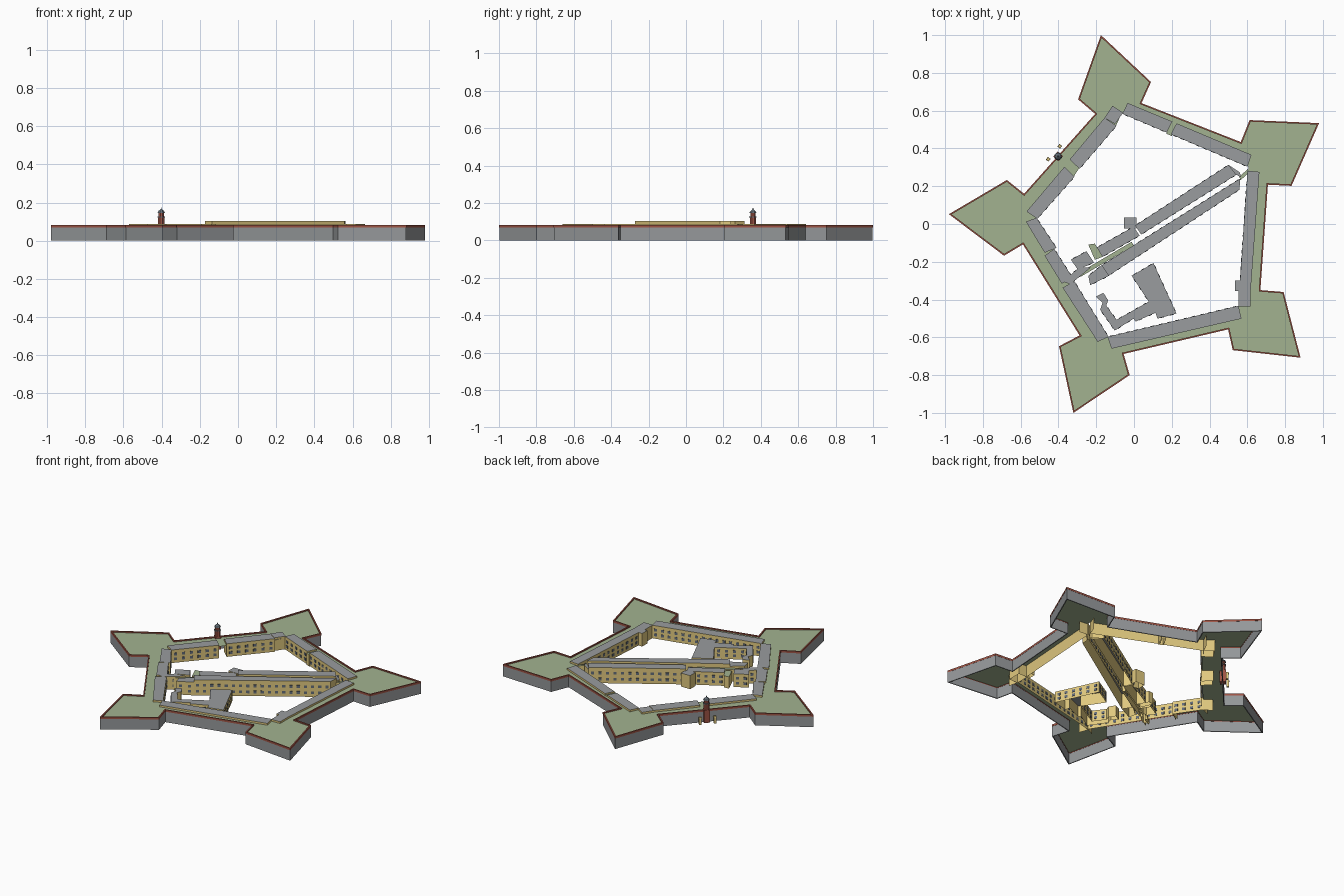
import bpy, bmesh, math
from mathutils import Vector

if "Cube" in bpy.data.objects:
    bpy.data.objects.remove(bpy.data.objects["Cube"])


def mat(name, r, g, b):
    m = bpy.data.materials.new(name)
    m.diffuse_color = tuple((c / 255) ** 2.2 for c in (r, g, b)) + (1,)
    m.use_nodes = True
    m.node_tree.nodes["Principled BSDF"].inputs["Base Color"].default_value = m.diffuse_color
    return m


GRASS = mat("grass", 161, 177, 143)
STONE = mat("grey stone", 147, 150, 152)
ROOF = mat("roof grey", 152, 155, 157)
TAN = mat("tan plaster", 224, 200, 126)
BRICK = mat("red brick", 156, 84, 70)
GLASS = mat("window slate", 98, 106, 118)
DARK = mat("dark slate", 98, 108, 116)

SHIFT = Vector((.008, -.004))


def finish(bm, name, *mats):
    me = bpy.data.meshes.new(name)
    bm.to_mesh(me)
    bm.free()
    for m in mats:
        me.materials.append(m)
    ob = bpy.data.objects.new(name, me)
    bpy.context.collection.objects.link(ob)
    return ob


def ccw(pts):
    area = sum(a[0] * b[1] - b[0] * a[1] for a, b in zip(pts, pts[1:] + pts[:1]))
    return list(pts) if area > 0 else list(pts)[::-1]


def moved(pts):
    return [tuple(Vector(p) + SHIFT) for p in ccw(pts)]


def inset(pts, d):
    """Mitred inward offset of a counter-clockwise outline."""
    out = []
    for i, p in enumerate(pts):
        p = Vector(p)
        a = (p - Vector(pts[i - 1])).normalized()
        b = (Vector(pts[(i + 1) % len(pts)]) - p).normalized()
        na, nb = Vector((-a.y, a.x)), Vector((-b.y, b.x))
        out.append(tuple(p + (na + nb) * d / (1 + na.dot(nb))))
    return out


def ring_wall(name, outer, inner, z0, z1, m):
    """Closed band between two outlines."""
    bm = bmesh.new()
    loops = [[bm.verts.new((*p, z)) for p in pts]
             for pts, z in ((outer, z0), (outer, z1), (inner, z1), (inner, z0))]
    n = len(outer)
    for k in range(4):
        A, B = loops[k], loops[(k + 1) % 4]
        for i in range(n):
            j = (i + 1) % n
            bm.faces.new((A[i], A[j], B[j], B[i]))
    return finish(bm, name, m)


def faces_out(a, b):
    """True for a long side that looks away from the courtyard."""
    a, b = Vector(a), Vector(b)
    d = (b - a).normalized()
    return (b - a).length > .11 and Vector((d.y, -d.x)).dot(a + b) > 0


def block(name, pts, h, top=ROOF, sunk=False):
    """Open-bottomed shell with a coloured top; sunk ones hide their back in the terrace."""
    pts = moved(pts)
    bm = bmesh.new()
    hi = [bm.verts.new((*p, h)) for p in pts]
    for i in range(len(pts)):
        j = (i + 1) % len(pts)
        z0 = .075 if sunk and faces_out(pts[i], pts[j]) else 0
        lo = [bm.verts.new((*pts[k], z0)) for k in (i, j)]
        bm.faces.new((lo[0], lo[1], hi[j], hi[i]))
    bm.faces.new(hi).material_index = 1
    return finish(bm, name, TAN, top)


def windows(name, pts, zs, court_only, w=0.019, h=0.017, step=0.043):
    """Thin plates in rows along the longer sides of a building."""
    pts = moved(pts)
    bm = bmesh.new()
    for a, b in zip(pts, pts[1:] + pts[:1]):
        a, b = Vector(a), Vector(b)
        L = (b - a).length
        d = (b - a) / L
        nrm = Vector((d.y, -d.x))
        if L < 0.09 or (court_only and (nrm.dot(a + b) > 0 or L < 0.11)):
            continue
        n = max(2, int(L / step))
        for i in range(n):
            c = a + d * L * (i + 0.5) / n
            for z in zs:
                q = [c + d * sx * w / 2 + nrm * o for o in (0, 0.002) for sx in (-1, 1)]
                A, B = ([bm.verts.new((*v, z + s * h / 2)) for v in q] for s in (-1, 1))
                bm.faces.new((A[2], A[3], B[3], B[2]))
                bm.faces.new((B[2], B[3], B[1], B[0]))
                bm.faces.new((A[0], A[1], A[3], A[2]))
                bm.faces.new((A[0], A[2], B[2], B[0]))
                bm.faces.new((A[3], A[1], B[1], B[3]))
    finish(bm, name, GLASS)


# Star-shaped rampart with five bastions
star = ccw([(-.175, 1), (.09, .752), (.04, .64), (.565, .434), (.612, .55), (.98, .534),
            (.834, .202), (.709, .208), (.669, -.35), (.792, -.36), (.882, -.708), (.523, -.668),
            (.498, -.558), (-.055, -.688), (-.023, -.80), (-.321, -1), (-.397, -.647),
            (-.288, -.59), (-.588, -.108), (-.688, -.168), (-.98, .052), (-.673, .233),
            (-.582, .160), (-.206, .583), (-.296, .66)])
court = moved([(-.069, .587), (.593, .307), (.593, .286), (.55, -.344), (.545, -.43),
               (-.143, -.593), (-.323, -.30), (-.43, -.127), (-.524, .035), (-.323, .254),
               (-.296, .296), (-.10, .524)])
court = inset(court, -0.004)
ring_wall("rampart_wall", inset(star, .001), inset(star, .007), 0, .070, STONE)
ring_wall("brick_parapet", star, inset(star, .008), .070, .083, BRICK)

# Grass terrace between rampart and courtyard
bm = bmesh.new()
for loop in (inset(star, .005), court):
    vs = [bm.verts.new((*p, .075)) for p in loop]
    for i in range(len(vs)):
        bm.edges.new((vs[i - 1], vs[i]))
bmesh.ops.triangle_fill(bm, use_beauty=True, use_dissolve=False, edges=bm.edges[:])
for f in bm.faces:
    f.normal_update()
    if f.normal.z < 0:
        f.normal_flip()
finish(bm, "grass_terrace", GRASS)

# Casemate buildings around the courtyard, split by passages
casemates = {
    "north_range_west": [(-.042, .645), (.195, .546), (.165, .488), (-.069, .587)],
    "north_range_east": [(.217, .537), (.614, .37), (.593, .307), (.187, .479)],
    "north_corner": [(-.122, .63), (-.066, .593), (-.108, .534), (-.164, .566)],
    "gate_range_north": [(-.164, .566), (-.10, .524), (-.296, .296), (-.349, .345)],
    "gate_range_south": [(-.376, .307), (-.323, .254), (-.519, .032), (-.577, .07)],
    "west_range_north": [(-.58, .016), (-.524, .037), (-.418, -.122), (-.481, -.148)],
    "west_range_south": [(-.481, -.164), (-.43, -.127), (-.333, -.28), (-.39, -.312)],
    "southwest_range": [(-.386, -.333), (-.323, -.30), (-.143, -.593), (-.20, -.62)],
    "south_range": [(-.148, -.593), (.545, -.429), (.561, -.497), (-.127, -.656)],
    "east_range": [(.593, .286), (.656, .28), (.61, -.344), (.55, -.344)],
    "east_corner": [(.545, -.344), (.61, -.344), (.61, -.434), (.545, -.434)],
    "east_porch": [(.526, -.296), (.553, -.296), (.55, -.35), (.526, -.35)],
}
for name, pts in casemates.items():
    block(name, pts, .087, sunk=True)
    windows(name + "_windows", pts, (.026, .058), True)

# Two tall parallel ranges crossing the courtyard, with lower wings
inner = {
    "long_range_north": ([(-.002, -.004), (.492, .317), (.534, .265), (.03, -.052)], .104),
    "long_range_south": ([(.555, .245), (.55, .185), (-.143, -.27), (-.18, -.215)], .104),
    "long_range_wing": ([(-.205, -.12), (-.01, -.01), (.022, -.058), (-.175, -.17)], .088),
    "stair_block": ([(-.062, .038), (.006, .038), (.006, -.02), (-.062, -.02)], .09),
    "long_range_end": ([(-.25, -.27), (-.178, -.213), (-.141, -.27), (-.24, -.32)], .088),
    "west_block": ([(-.342, -.185), (-.26, -.14), (-.22, -.20), (-.305, -.238)], .088),
    "west_link": ([(-.385, -.30), (-.30, -.228), (-.235, -.225), (-.345, -.315)], .087),
    "range_tip": ([(.492, .317), (.552, .277), (.56, .25), (.534, .265)], .088),
}
for name, (pts, h) in inner.items():
    block(name, pts, h)
    windows(name + "_windows", pts, (.028, .068) if h > .1 else (.026, .06), False)

# Low green-topped links between the ranges
for name, pts in {
    "link_east": [(.55, .255), (.595, .295), (.60, .275), (.555, .235)],
    "link_middle": [(-.30, -.255), (-.02, -.09), (-.01, -.11), (-.29, -.275)],
    "link_cross": [(-.25, -.105), (-.215, -.10), (-.175, -.17), (-.215, -.185)],
    "passage_north": [(.197, .548), (.221, .538), (.192, .470), (.163, .482)],
}.items():
    block(name, pts, .078, GRASS)

# Hook-shaped building in the southern courtyard
hook = [(-.02, -.27), (.095, -.203), (.217, -.47), (.116, -.497), (.106, -.466), (0, -.513),
        (-.01, -.497), (-.11, -.56), (-.187, -.45), (-.175, -.413), (-.21, -.38), (-.17, -.36),
        (-.145, -.40), (-.155, -.428), (-.10, -.503), (.07, -.407)]
block("hook_building", hook, .075)
windows("hook_windows", hook, (.024, .052), False)


# Gate tower on the north-west wall
GX, GY = -.402, .358
ANG = math.atan2(.423, .376)


def place(ob_name, m, loc, r1, r2, depth, sides=8):
    bpy.ops.mesh.primitive_cone_add(vertices=sides, radius1=r1, radius2=r2, depth=depth,
                                    location=loc, rotation=(0, 0, ANG + math.pi / sides))
    ob = bpy.context.object
    ob.name = ob_name
    ob.data.materials.append(m)


for name, m, z0, z1, r1, r2, n in [
        ("tower_base", BRICK, 0, .085, .026, .026, 4),
        ("tower_shaft", BRICK, .085, .122, .018, .018, 8),
        ("tower_gallery", DARK, .122, .128, .021, .021, 8),
        ("tower_lantern", BRICK, .128, .146, .015, .015, 8),
        ("tower_dome_low", DARK, .146, .157, .021, .014, 8),
        ("tower_dome_high", DARK, .157, .165, .014, .004, 8),
        ("tower_finial", DARK, .165, .175, .003, .001, 6)]:
    place(name, m, (GX, GY, (z0 + z1) / 2), r1, r2, z1 - z0, n)

# Pillars either side of the gate
along = Vector((math.cos(ANG), math.sin(ANG)))
out = Vector((-along.y, along.x))
for side, s in (("left", -1), ("right", 1)):
    p = Vector((GX, GY)) + along * .046 * s + out * .029
    place("gate_pillar_" + side, TAN, (*p, .02), .011, .011, .04, 4)
    place("pillar_cap_" + side, TAN, (*p, .043), .013, .010, .006, 4)
